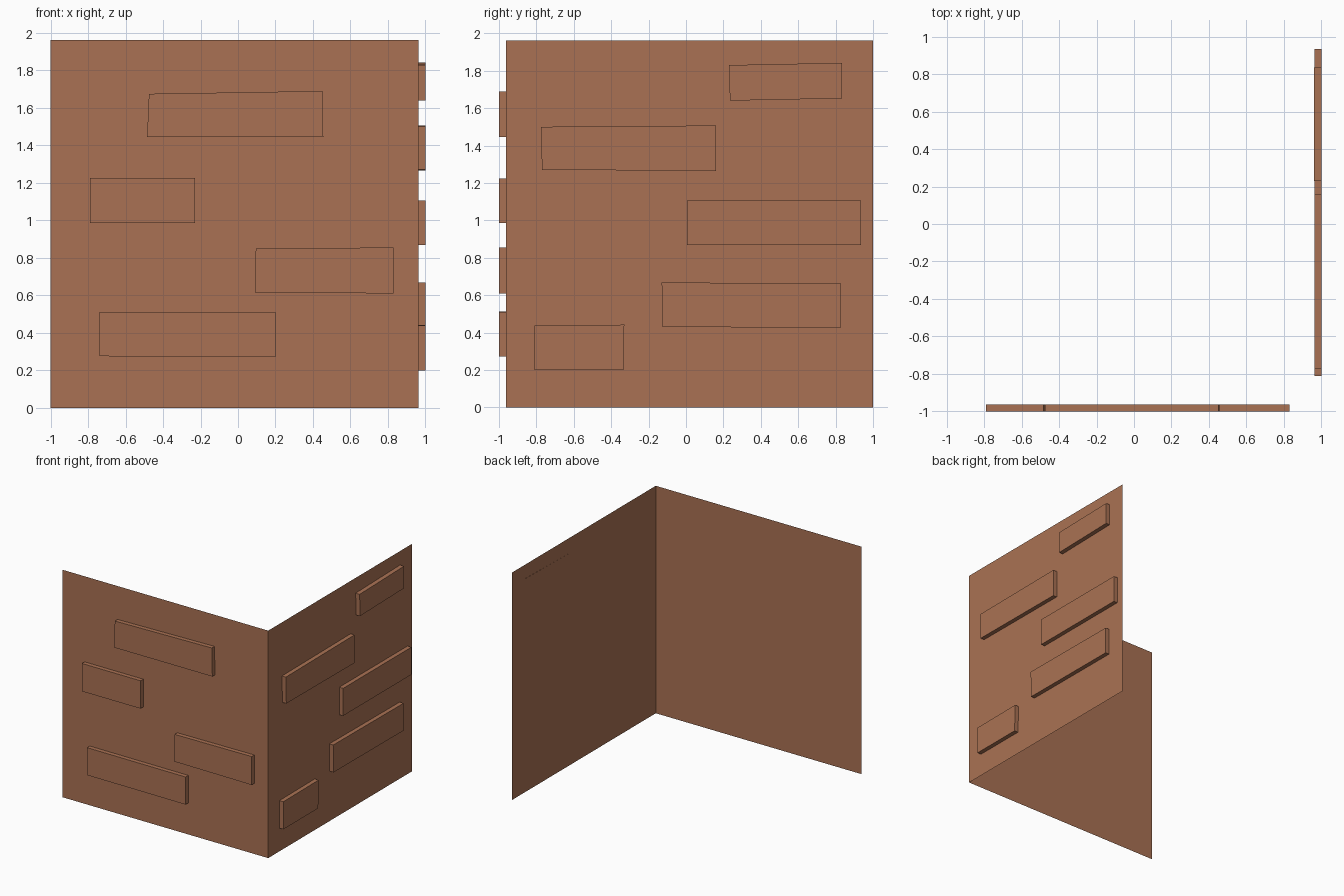
import bpy

if "Cube" in bpy.data.objects:
    bpy.data.objects.remove(bpy.data.objects["Cube"])

brick_mat = bpy.data.materials.new("brick_brown")
brick_mat.diffuse_color = (0.40, 0.167, 0.087, 1)
brick_mat.use_nodes = True
brick_mat.node_tree.nodes["Principled BSDF"].inputs["Base Color"].default_value = brick_mat.diffuse_color

W = 0.962   # wall plane distance from the centre
H = 1.962   # wall height


# Map (along wall, height, outward distance) to world space
def on_front(u, z, d):
    return (u, -W - d, z)


def on_side(u, z, d):
    return (W + d, u, z)


def add_object(name, verts, faces):
    mesh = bpy.data.meshes.new(name)
    mesh.from_pydata(verts, [], faces)
    mesh.materials.append(brick_mat)
    mesh.update()
    obj = bpy.data.objects.new(name, mesh)
    bpy.context.collection.objects.link(obj)


def add_wall(name, place, u0, u1):
    corners = [(u0, 0), (u1, 0), (u1, H), (u0, H)]
    add_object(name, [place(u, z, 0) for u, z in corners], [(0, 1, 2, 3)])


def add_brick(name, place, corners, back=0.001, out=0.038):
    verts = [place(u, z, back) for u, z in corners]
    verts += [place(u, z, out) for u, z in corners]
    faces = [(3, 2, 1, 0), (4, 5, 6, 7)]
    faces += [(i, (i + 1) % 4, (i + 1) % 4 + 4, i + 4) for i in range(4)]
    add_object(name, verts, faces)


# Two thin walls meeting at the front right corner
add_wall("front_wall", on_front, -1, W)
add_wall("side_wall", on_side, -W, 1)

# Slightly uneven bricks on the front wall: bottom left, bottom right, top right, top left
front_bricks = [
    [(-0.485, 1.445), (0.455, 1.445), (0.45, 1.69), (-0.475, 1.675)],
    [(-0.79, 0.985), (-0.23, 0.985), (-0.23, 1.225), (-0.79, 1.225)],
    [(0.09, 0.615), (0.83, 0.61), (0.83, 0.855), (0.095, 0.85)],
    [(-0.74, 0.275), (0.20, 0.272), (0.20, 0.51), (-0.74, 0.512)],
]
for i, c in enumerate(front_bricks):
    add_brick(f"front_brick_{i + 1}", on_front, c)

# Bricks on the side wall
side_bricks = [
    [(0.235, 1.64), (0.835, 1.652), (0.835, 1.842), (0.23, 1.83)],
    [(-0.77, 1.27), (0.16, 1.265), (0.16, 1.507), (-0.775, 1.50)],
    [(0.005, 0.868), (0.935, 0.868), (0.935, 1.105), (0.005, 1.105)],
    [(-0.125, 0.43), (0.83, 0.426), (0.83, 0.662), (-0.13, 0.668)],
    [(-0.81, 0.20), (-0.335, 0.20), (-0.33, 0.442), (-0.81, 0.438)],
]
for i, c in enumerate(side_bricks):
    # the top brick shows through the back of the wall
    add_brick(f"side_brick_{i + 1}", on_side, c, back=-0.001 if i == 0 else 0.001)
